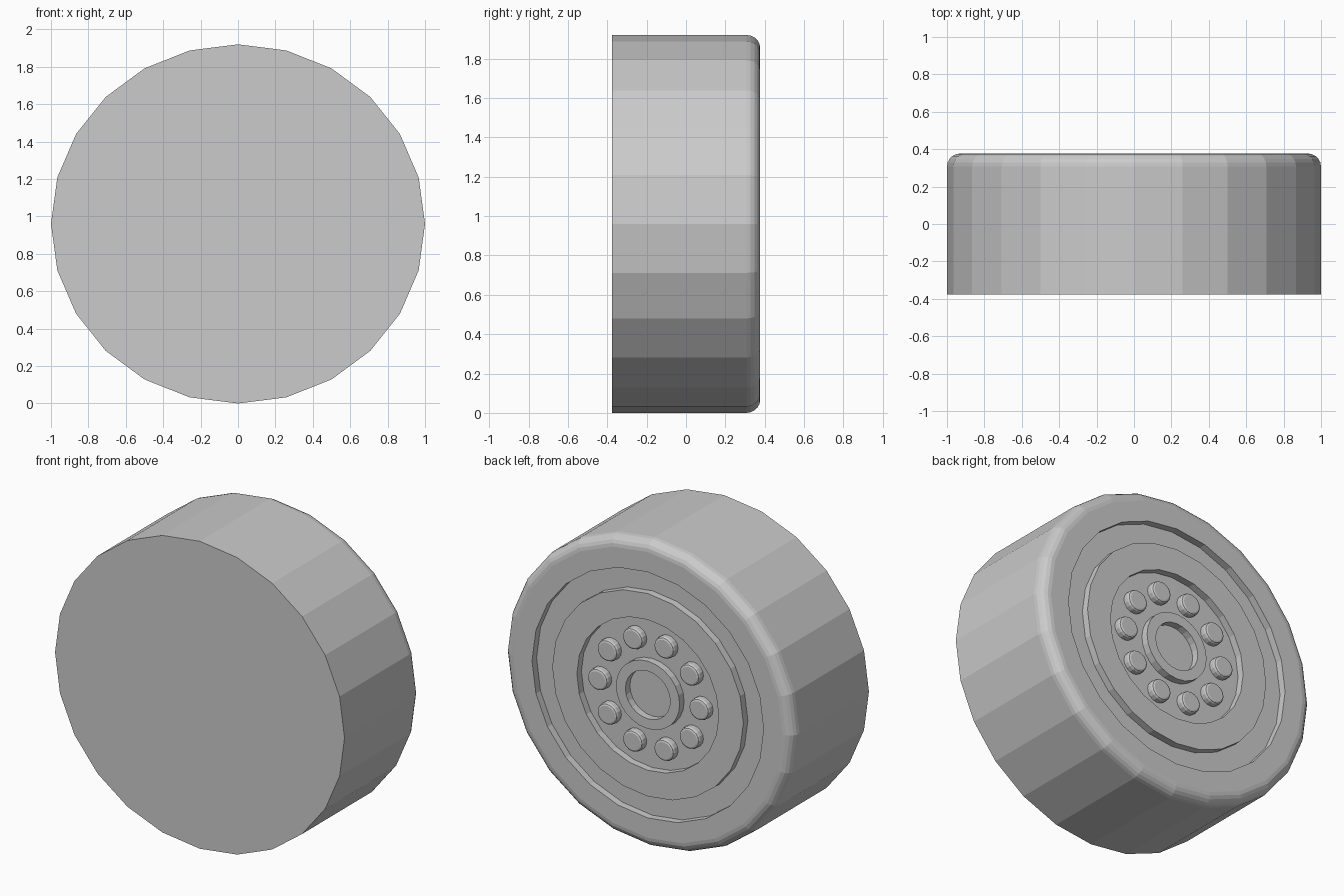
import bpy
import bmesh
from math import sin, cos, pi

old = bpy.data.objects.get("Cube")
if old:
    bpy.data.objects.remove(old, do_unlink=True)

HALF = 0.377          # half of the wheel width
FLOOR = HALF - 0.045  # level of the recessed wheel face
SQUASH = 0.96         # the wheel is slightly lower than wide

grey = bpy.data.materials.new("plain_grey")
grey.use_nodes = True
colour = (0.6, 0.6, 0.6, 1)
grey.diffuse_color = colour
grey.node_tree.nodes["Principled BSDF"].inputs["Base Color"].default_value = colour


def lathe(name, profile, sides, x=0, z=0, closed=False):
    """Turn a (radius, y) profile round the y axis, centred on x, z."""
    bm = bmesh.new()
    rings = []
    for r, y in profile:
        count = sides if r > 0 else 1
        rings.append([bm.verts.new((x + r * cos(2 * pi * i / sides), y,
                                    SQUASH * (1 + z + r * sin(2 * pi * i / sides))))
                      for i in range(count)])
    pairs = list(zip(rings, rings[1:]))
    if closed:
        pairs.append((rings[-1], rings[0]))
    for a, b in pairs:
        if len(a) == 1 or len(b) == 1:
            bm.faces.new(max(a, b, key=len))
            continue
        for i in range(sides):
            j = (i + 1) % sides
            bm.faces.new((a[i], a[j], b[j], b[i]))
    loose = [v for v in bm.verts if not v.link_faces]
    bmesh.ops.delete(bm, geom=loose, context="VERTS")
    bmesh.ops.recalc_face_normals(bm, faces=bm.faces)
    mesh = bpy.data.meshes.new(name)
    bm.to_mesh(mesh)
    bm.free()
    mesh.materials.append(grey)
    obj = bpy.data.objects.new(name, mesh)
    bpy.context.collection.objects.link(obj)
    return obj


def raised_ring(name, outer, inner):
    base = FLOOR - 0.02
    lathe(name, [(outer, base), (outer, HALF), (inner, HALF), (inner, base)],
          24, closed=True)


# Tyre: flat front, rounded back shoulder, recessed wheel face
ROUND = 0.07
steps = 5
shoulder = [(1 - ROUND + ROUND * cos(pi / 2 * k / steps),
             HALF - ROUND + ROUND * sin(pi / 2 * k / steps))
            for k in range(steps + 1)]
lathe("tyre", [(0, -HALF), (1, -HALF)] + shoulder
      + [(0.8, HALF), (0.8, FLOOR), (0, FLOOR)], 24)

# Raised rim band and hub collar
raised_ring("rim_band", 0.66, 0.49)
raised_ring("hub_collar", 0.22, 0.155)

# Ring of wheel bolts with chamfered heads
BOLTS = 10
for n in range(BOLTS):
    a = 2 * pi * n / BOLTS
    lathe(f"bolt_{n + 1}",
          [(0, FLOOR - 0.02), (0.07, FLOOR - 0.02), (0.07, HALF - 0.015),
           (0.065, HALF - 0.004), (0.055, HALF), (0, HALF)],
          16, 0.35 * cos(a), 0.35 * sin(a))
